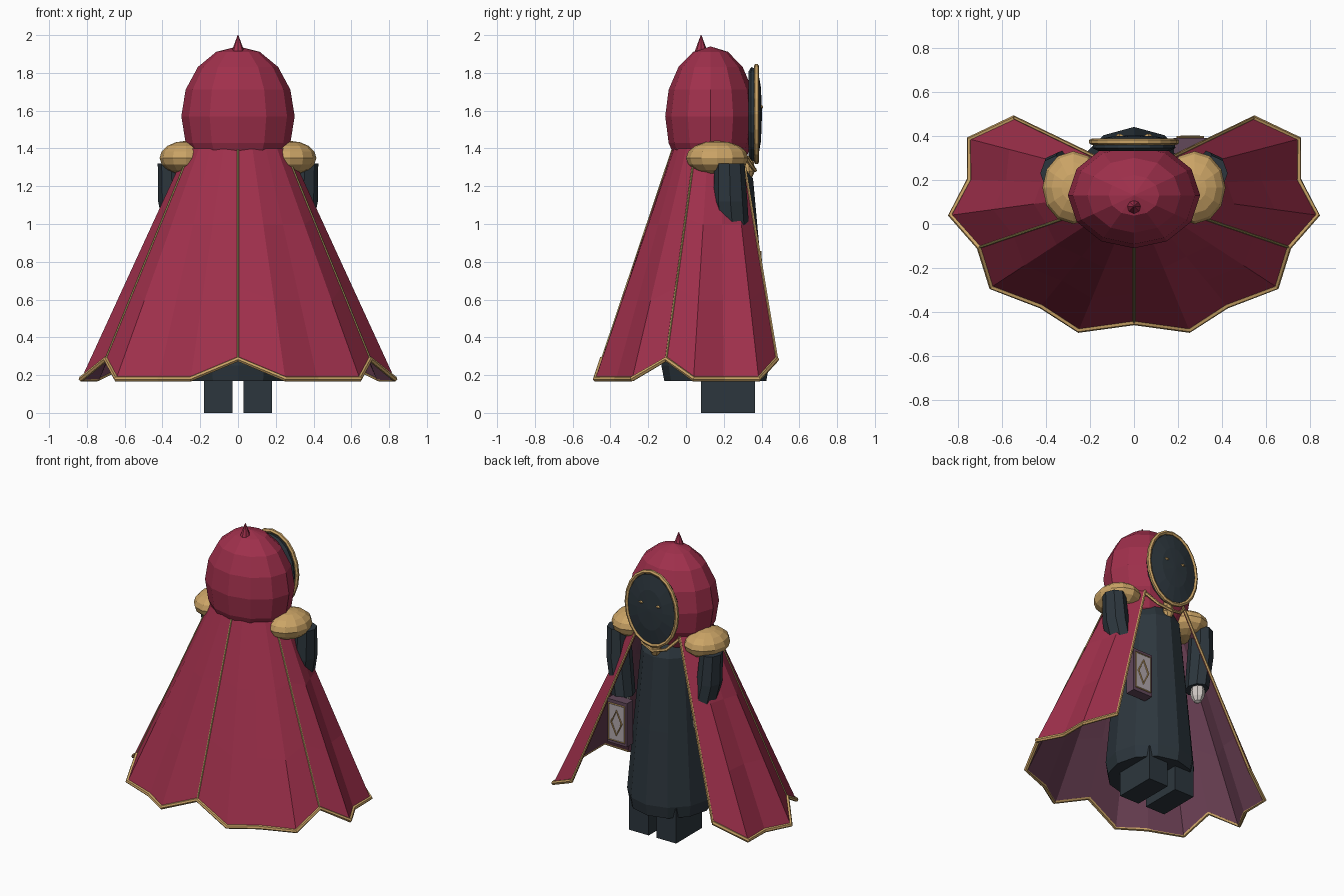
import bpy, bmesh, math
from mathutils import Vector, Matrix

if "Cube" in bpy.data.objects:
    bpy.data.objects.remove(bpy.data.objects["Cube"])


def mat(name, rgb):
    m = bpy.data.materials.new(name)
    lin = [c / 12.92 if c <= 0.04045 else ((c + 0.055) / 1.055) ** 2.4
           for c in (v / 255 for v in rgb)]
    m.diffuse_color = (*lin, 1)
    m.use_nodes = True
    m.node_tree.nodes["Principled BSDF"].inputs["Base Color"].default_value = m.diffuse_color
    return m


RED = mat("crimson cloth", (160, 48, 76))
LINING = mat("plum lining", (104, 62, 82))
GOLD = mat("gold", (203, 164, 102))
SEAM = mat("pale thread", (176, 160, 98))
DARK = mat("charcoal cloth", (44, 54, 61))
COVER = mat("book leather", (98, 72, 90))
PAPER = mat("pale paper", (178, 168, 172))
SKIN = mat("pale glove", (212, 205, 200))


def finish(name, bm, *mats):
    bmesh.ops.recalc_face_normals(bm, faces=bm.faces)
    me = bpy.data.meshes.new(name)
    bm.to_mesh(me)
    bm.free()
    for m in mats:
        me.materials.append(m)
    ob = bpy.data.objects.new(name, me)
    bpy.context.collection.objects.link(ob)
    return ob


def ellipsoid(name, loc, radii, m, seg=12, rings=8):
    bm = bmesh.new()
    bmesh.ops.create_uvsphere(bm, u_segments=seg, v_segments=rings, radius=1)
    bmesh.ops.transform(bm, matrix=Matrix.Translation(loc) @ Matrix.Diagonal((*radii, 1)), verts=bm.verts)
    return finish(name, bm, m)


def box(name, lo, hi, m):
    lo, hi = Vector(lo), Vector(hi)
    bm = bmesh.new()
    bmesh.ops.create_cube(bm, size=1)
    bmesh.ops.transform(bm, matrix=Matrix.Translation((lo + hi) / 2) @ Matrix.Diagonal((*(hi - lo), 1)), verts=bm.verts)
    return finish(name, bm, m)


def loft(name, sections, m, seg=12, axis="z"):
    """Sections are (centre, radius a, radius b); rings lie across the axis."""
    bm = bmesh.new()
    rings = []
    for c, a, b in sections:
        ring = []
        for i in range(seg):
            t = 2 * math.pi * i / seg
            u, v = a * math.cos(t), b * math.sin(t)
            off = (u, v, 0) if axis == "z" else (u, 0, v)
            ring.append(bm.verts.new(Vector(c) + Vector(off)))
        rings.append(ring)
    for r, s in zip(rings, rings[1:]):
        for i in range(seg):
            j = (i + 1) % seg
            bm.faces.new((r[i], r[j], s[j], s[i]))
    bm.faces.new(rings[0])
    bm.faces.new(rings[-1])
    return finish(name, bm, m)


def tube(name, pts, r, m, cyclic=False):
    cu = bpy.data.curves.new(name, "CURVE")
    cu.dimensions = "3D"
    cu.bevel_depth, cu.bevel_resolution = r, 1
    cu.use_fill_caps = True
    sp = cu.splines.new("POLY")
    sp.points.add(len(pts) - 1)
    for p, q in zip(sp.points, pts):
        p.co = (*q, 1)
    sp.use_cyclic_u = cyclic
    sp.use_smooth = False
    cu.materials.append(m)
    ob = bpy.data.objects.new(name, cu)
    bpy.context.collection.objects.link(ob)
    return ob


# Cloak: half hem from centre back round to the front opening, then mirrored
half_hem = [(0, -.445, .285), (.25, -.48, .18), (.42, -.37, .18), (.645, -.285, .18),
            (.70, -.105, .285), (.83, .04, .18), (.745, .20, .18), (.745, .385, .18),
            (.54, .48, .285)]
angles = [-90, -73.5, -57, -40, -24, -4, 16, 36, 55]
half_top = [(.27 * math.cos(math.radians(a)), .13 + .20 * math.sin(math.radians(a)), 1.40)
            for a in angles]


def both(half):
    return [Vector((-x, y, z)) for x, y, z in reversed(half[1:])] + [Vector(p) for p in half]


hem, top = both(half_hem), both(half_top)
rows = [[t.lerp(h, f) for t, h in zip(top, hem)] for f in (0, .33, .66, 1)]
bm = bmesh.new()
grid = [[bm.verts.new(p) for p in row] for row in rows]
for a, b in zip(grid, grid[1:]):
    for i in range(len(a) - 1):
        bm.faces.new((a[i], b[i], b[i + 1], a[i + 1]))
cloak = finish("cloak", bm, RED, LINING)
# Outward-facing cloth, with the lining as its inner shell
if cloak.data.polygons[7].normal.y > 0:
    cloak.data.flip_normals()
sol = cloak.modifiers.new("lining", "SOLIDIFY")
sol.thickness, sol.offset = .012, -1
sol.material_offset = 1

# Gold hem, opening edges and seams
tube("hem_trim", hem, .014, GOLD)
for i, n in ((0, "left"), (-1, "right")):
    tube("opening_trim_" + n, [r[i] for r in rows], .009, GOLD)
for i, n in ((4, "left"), (8, "back"), (12, "right")):
    tube("seam_" + n, [r[i] for r in rows], .006, SEAM)

# Hood with a small pointed tip
ellipsoid("hood", (0, .13, 1.57), (.30, .24, .37), RED)
loft("hood_tip", [((0, .08, 1.89), .042, .042), ((0, .08, 1.94), .024, .024),
                  ((0, .08, 2.0), .002, .002)], RED, 8)

# Face mask, its gold rim and the eyes
loft("face_mask", [((0, .33, 1.58), .16, .225), ((0, .345, 1.58), .188, .25),
                   ((0, .38, 1.58), .18, .24), ((0, .397, 1.58), .10, .14),
                   ((0, .402, 1.58), .01, .01)], DARK, 16, "y")
tube("mask_rim", [(.192 * math.cos(k * math.pi / 10), .373, 1.582 + .253 * math.sin(k * math.pi / 10))
                  for k in range(20)], .014, GOLD, True)
for s in (-1, 1):
    loft("eye", [((s * .065, .393, 1.62), .024, .013), ((s * .065, .408, 1.62), .008, .005)],
         GOLD, 4, "y")

# Gown
loft("gown", [((0, .155, .17), .265, .27), ((0, .155, .25), .28, .285),
              ((0, .155, .75), .235, .245), ((0, .155, 1.24), .19, .20),
              ((0, .145, 1.38), .12, .13)], DARK, 12)

# Neck clasp and cord
loft("neck_clasp", [((0, .335, 1.24), .015, .012), ((0, .335, 1.28), .04, .03),
                    ((0, .33, 1.36), .03, .025)], GOLD, 8)
tube("neck_cord", [(-.155, .30, 1.38), (-.09, .345, 1.31), (0, .365, 1.285),
                   (.09, .345, 1.31), (.155, .30, 1.38)], .011, GOLD)

# Mirrored shoulders, sleeves, hands and feet
for s, n in ((-1, "left"), (1, "right")):
    ellipsoid("shoulder_pad_" + n, (s * .275, .165, 1.35), (.14, .165, .09), GOLD)
    loft("sleeve_" + n, [((s * .355, .23, 1.32), .07, .08), ((s * .345, .235, 1.12), .078, .09),
                         ((s * .30, .255, .87), .07, .085)], DARK, 8)
    ellipsoid("hand_" + n, (s * .295, .27, .84), (.045, .05, .075), SKIN, 8, 6)
    box("foot_" + n, (s * .03, .08, 0), (s * .18, .365, .24), DARK)

# Book with a pale panel, gold frame and diamond
box("book", (.18, .32, .58), (.33, .39, .88), COVER)
box("book_panel", (.195, .388, .605), (.315, .395, .855), PAPER)
tube("panel_frame", [(.195, .394, .605), (.315, .394, .605), (.315, .394, .855),
                     (.195, .394, .855)], .005, GOLD, True)
tube("panel_diamond", [(.255, .397, .645), (.295, .397, .73), (.255, .397, .815),
                       (.215, .397, .73)], .006, GOLD, True)
